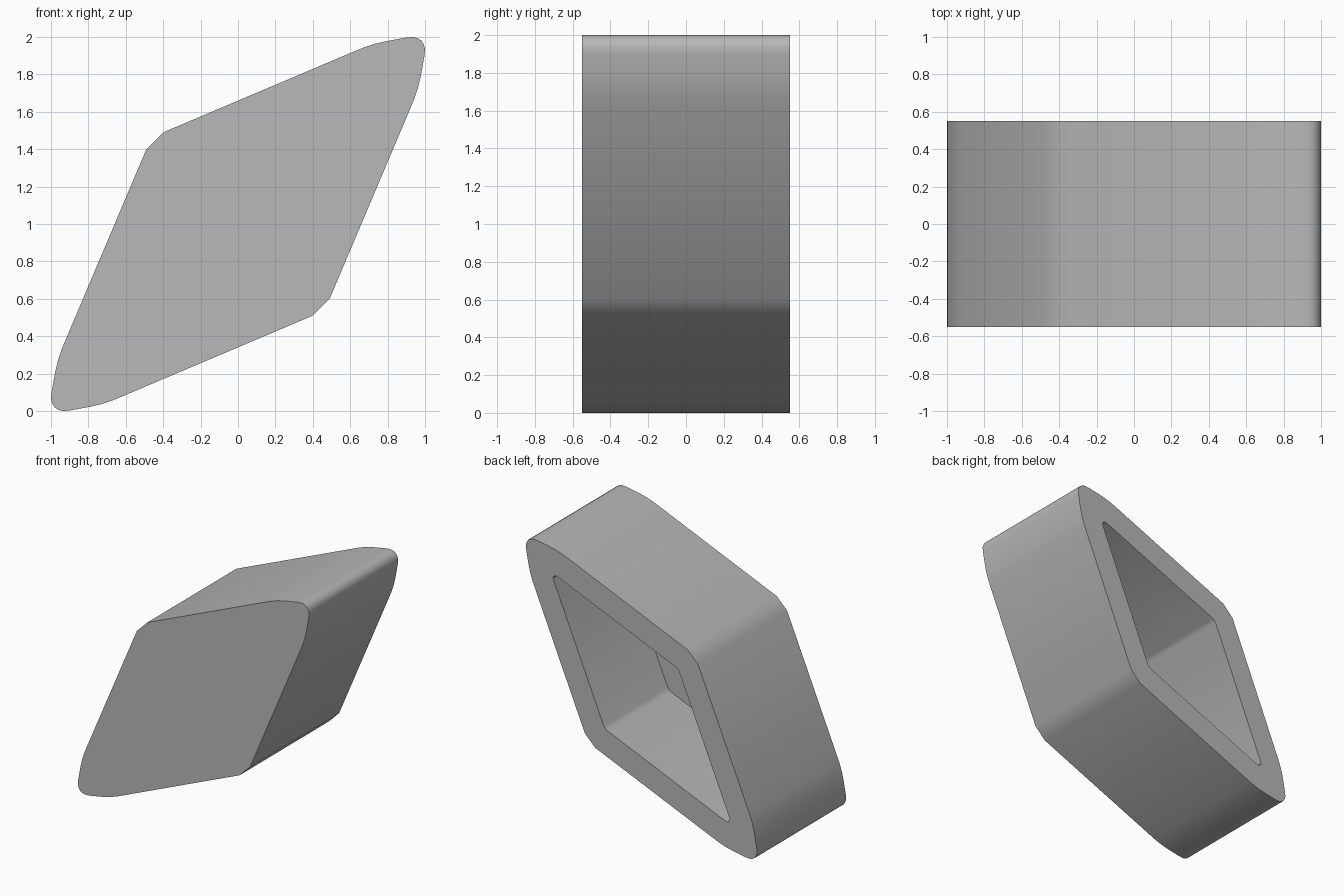
import bpy
import bmesh
import math

cube = bpy.data.objects.get("Cube")
if cube:
    bpy.data.objects.remove(cube, do_unlink=True)

CENTRE_Z = 1.0
BACK = 0.55
FLOOR = -0.24

grey = bpy.data.materials.new("plain grey")
grey.use_nodes = True
colour = (0.48, 0.48, 0.48, 1)
grey.diffuse_color = colour
grey.node_tree.nodes["Principled BSDF"].inputs["Base Color"].default_value = colour


def diamond(quarter):
    """Mirror a quarter outline across the long diagonal, then turn it half round."""
    half = quarter + [(z, x) for x, z in reversed(quarter)]
    # drop the repeated point where the tip lies on the diagonal
    half = [p for i, p in enumerate(half) if i == 0 or p != half[i - 1]]
    return half + [(-x, -z) for x, z in half]


def prism(name, outline, y_front, y_back):
    bm = bmesh.new()
    face = bm.faces.new([bm.verts.new((x, y_front, z + CENTRE_Z)) for x, z in outline])
    result = bmesh.ops.extrude_face_region(bm, geom=[face])
    moved = [v for v in result["geom"] if isinstance(v, bmesh.types.BMVert)]
    bmesh.ops.translate(bm, verts=moved, vec=(0, y_back - y_front, 0))
    bmesh.ops.recalc_face_normals(bm, faces=bm.faces)
    mesh = bpy.data.meshes.new(name)
    bm.to_mesh(mesh)
    bm.free()
    mesh.materials.append(grey)
    obj = bpy.data.objects.new(name, mesh)
    bpy.context.collection.objects.link(obj)
    return obj


# Outer shell: straight side from the blunt corner, easing into the rounded tip
outer = diamond([(-0.40, 0.49), (0.61, 0.918), (0.67, 0.943), (0.73, 0.963),
                 (0.79, 0.977), (0.90, 0.997), (0.935, 1.0), (0.958, 0.994),
                 (0.981, 0.981)])

# Cavity: the same diamond, smaller, with tight corners
inner = diamond([(-0.30, 0.326), (0.72, 0.758), (0.74, 0.765), (0.757, 0.757)])

shell = prism("diamond_shell", outer, -BACK, BACK)
cutter = prism("cavity_cutter", inner, FLOOR, BACK + 0.2)
cutter.hide_render = True

# Hollow the shell from the back
hollow = shell.modifiers.new("hollow", "BOOLEAN")
hollow.operation = "DIFFERENCE"
hollow.solver = "EXACT"
hollow.object = cutter
bpy.ops.object.select_all(action="DESELECT")
shell.select_set(True)
bpy.context.view_layer.objects.active = shell
bpy.ops.object.modifier_apply(modifier=hollow.name)
bpy.data.objects.remove(cutter, do_unlink=True)
bpy.ops.object.shade_smooth_by_angle(angle=math.radians(40))
